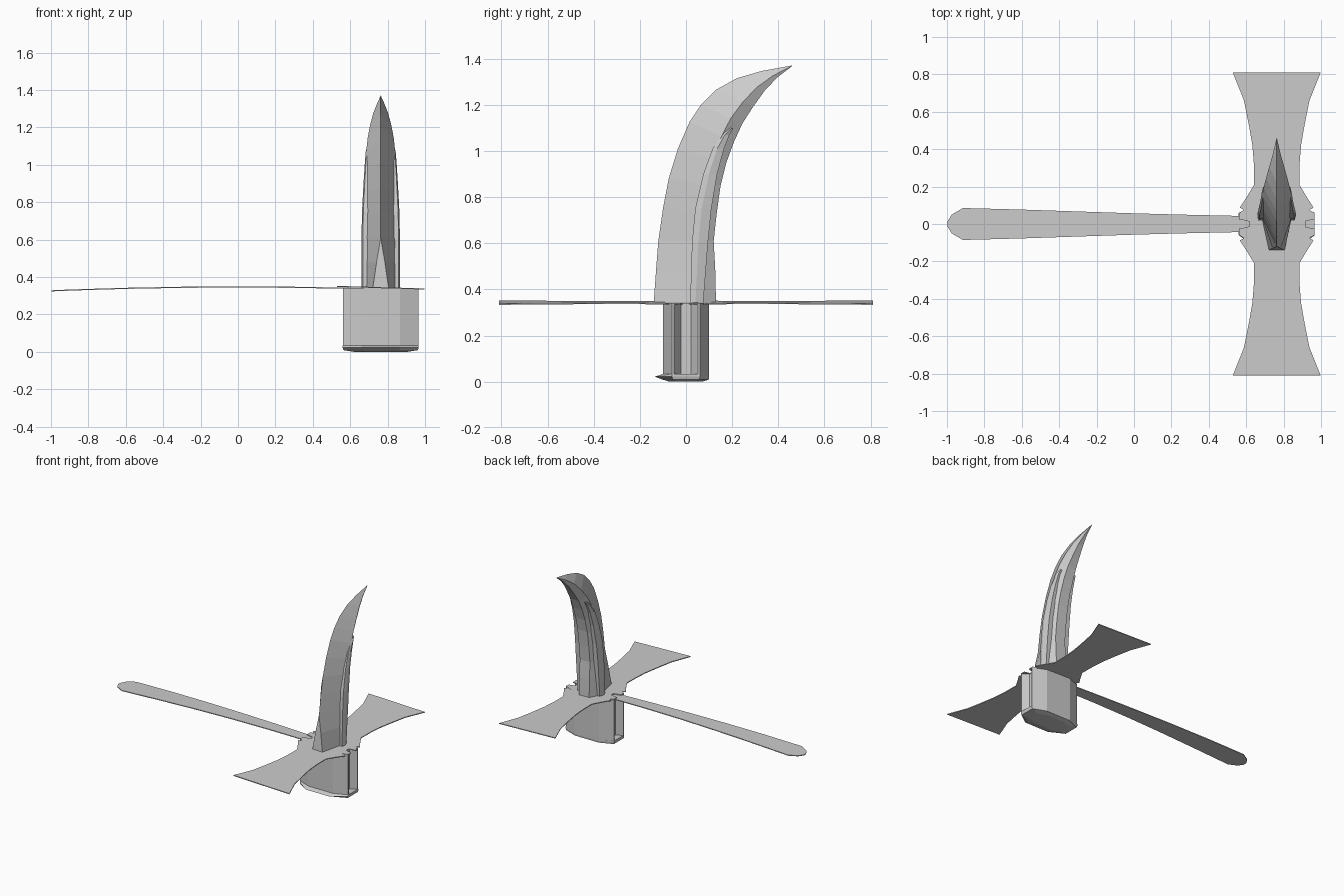
import bpy, bmesh

CX = 0.763  # centre line of the head


def make(name, verts, faces):
    me = bpy.data.meshes.new(name)
    me.from_pydata(verts, [], faces)
    bm = bmesh.new()
    bm.from_mesh(me)
    bmesh.ops.remove_doubles(bm, verts=bm.verts, dist=1e-5)
    bmesh.ops.recalc_face_normals(bm, faces=bm.faces)
    bm.to_mesh(me)
    bm.free()
    ob = bpy.data.objects.new(name, me)
    bpy.context.collection.objects.link(ob)
    return ob


def loft(name, rings):
    n = len(rings[0])
    verts = [v for r in rings for v in r]
    faces = [(i * n + j, i * n + (j + 1) % n, (i + 1) * n + (j + 1) % n, (i + 1) * n + j)
             for i in range(len(rings) - 1) for j in range(n)]
    faces += [tuple(range(n)), tuple(range((len(rings) - 1) * n, len(rings) * n))]
    return make(name, verts, faces)


def mirror_four(quarter):
    """Quarter outline, from +y side round to +x side, mirrored in x and y."""
    half = quarter + [(x, -y) for x, y in reversed(quarter)]
    return half + [(-x, y) for x, y in reversed(half)]


# handle: thin, gently bowed strip
stations = [(-0.998, 0.012), (-0.975, 0.05), (-0.915, 0.085), (-0.86, 0.084), (-0.6, 0.077),
            (-0.3, 0.067), (0, 0.057), (0.3, 0.049), (0.57, 0.043), (0.6, 0.03), (0.612, 0.012)]
rings = []
for x, w in stations:
    z = 0.347 - 0.021 * x * x
    rings.append([(x, -w, z - 0.003), (x, w, z - 0.003), (x, w, z + 0.003), (x, -w, z + 0.003)])
loft("handle", rings)

# cross blade: flared plate, tilted slightly, with notched corners at the middle
outline = mirror_four([(0.235, 0.81), (0.175, 0.66), (0.149, 0.53), (0.13, 0.42), (0.122, 0.32),
                       (0.121, 0.21), (0.16, 0.145), (0.197, 0.088), (0.175, 0.075),
                       (0.202, 0.058), (0.202, 0.025), (0.165, 0.018), (0.145, 0.012)])
plate = [[(CX + x, y, 0.343 - 0.03 * x + dz) for x, y in outline] for dz in (-0.003, 0.003)]
loft("cross_blade", plate)

# head: eight-sided block with a groove down each end
block = mirror_four([(0.102, 0.1), (0.202, 0.06), (0.202, 0.052), (0.155, 0.022)])
loft("head_block", [[(CX + x, y, z) for x, y in block] for z in (0.03, 0.342)])

# head cap: rounded base with a lip toward the front
octagon = mirror_four([(0.102, 0.1), (0.203, 0.06)])


def cap_ring(s, z, lip):
    return [(CX + x * s, y * s * (lip if y < -0.09 else 1), z) for x, y in octagon]


loft("head_cap", [cap_ring(1, 0.034, 1), cap_ring(1, 0.022, 1.35),
                  cap_ring(0.98, 0.009, 1.03), cap_ring(0.7, 0.0, 1)])

# spike: front y,z / back y,z / front half width / middle half width
spike = [(-0.14, 0.342, 0.13, 0.342, 0.042, 0.085), (-0.13, 0.48, 0.127, 0.48, 0.022, 0.085),
         (-0.12, 0.61, 0.12, 0.61, 0, 0.085), (-0.1, 0.75, 0.133, 0.73, 0, 0.084),
         (-0.075, 0.88, 0.15, 0.85, 0, 0.082), (-0.035, 1.01, 0.175, 0.95, 0, 0.08),
         (0.015, 1.125, 0.208, 1.04, 0, 0.078), (0.065, 1.2, 0.245, 1.12, 0, 0.07),
         (0.13, 1.265, 0.29, 1.19, 0, 0.057), (0.22, 1.315, 0.34, 1.26, 0, 0.04),
         (0.33, 1.347, 0.395, 1.318, 0, 0.02), (0.458, 1.37, 0.46, 1.368, 0, 0.001)]
rings = []
for yf, zf, yb, zb, e, w in spike:
    ym, zm = yf + 0.72 * (yb - yf), zf + 0.72 * (zb - zf)
    rings.append([(CX - e, yf, zf), (CX + e, yf, zf), (CX + w, ym, zm),
                  (CX + w * 0.5, yb, zb), (CX - w * 0.5, yb, zb), (CX - w, ym, zm)])
loft("spike", rings)

# side ribs: raised strips up both flanks (y start, y end, z, outer half width)
rib = [(0.018, 0.075, 0.342, 0.103), (0.026, 0.095, 0.6, 0.103), (0.04, 0.11, 0.75, 0.1),
       (0.075, 0.135, 0.9, 0.092), (0.115, 0.165, 1.01, 0.085), (0.155, 0.188, 1.07, 0.08),
       (0.193, 0.205, 1.1, 0.073)]
for side, label in ((-1, "left"), (1, "right")):
    rings = []
    for y0, y1, z, w in rib:
        rings.append([(CX + side * 0.055, y0, z), (CX + side * w * 0.93, y0, z),
                      (CX + side * w, y0 + 0.4 * (y1 - y0), z),
                      (CX + side * w * 0.9, y1, z), (CX + side * 0.055, y1, z)])
    loft("spike_rib_" + label, rings)
